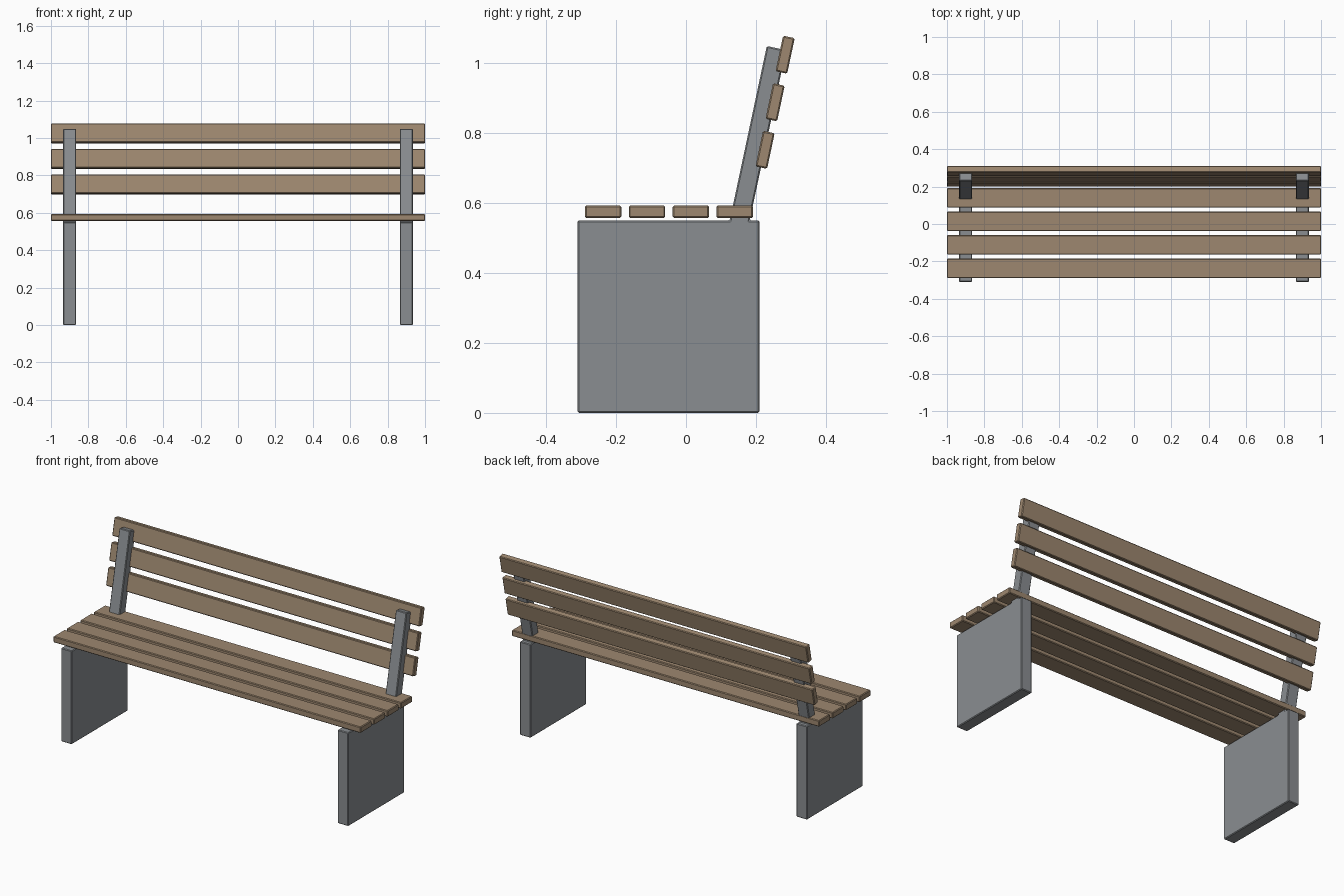
import bpy, bmesh, math
from mathutils import Vector

cube = bpy.data.objects.get("Cube")
if cube:
    bpy.data.objects.remove(cube, do_unlink=True)


def make_material(name, rgb):
    mat = bpy.data.materials.new(name)
    mat.use_nodes = True
    color = (*rgb, 1)
    mat.diffuse_color = color
    mat.node_tree.nodes["Principled BSDF"].inputs["Base Color"].default_value = color
    return mat


wood = make_material("brown wood", (0.34, 0.245, 0.16))
concrete = make_material("grey concrete", (0.255, 0.27, 0.285))


def extrude_profile(name, profile, x0, x1, mat):
    """Extrude a (y, z) outline along x and soften its edges."""
    bm = bmesh.new()
    face = bm.faces.new([bm.verts.new((x0, y, z)) for y, z in profile])
    new = bmesh.ops.extrude_face_region(bm, geom=[face])["geom"]
    verts = [v for v in new if isinstance(v, bmesh.types.BMVert)]
    bmesh.ops.translate(bm, verts=verts, vec=(x1 - x0, 0, 0))
    bmesh.ops.recalc_face_normals(bm, faces=bm.faces)
    mesh = bpy.data.meshes.new(name)
    bm.to_mesh(mesh)
    bm.free()
    mesh.materials.append(mat)
    obj = bpy.data.objects.new(name, mesh)
    bpy.context.collection.objects.link(obj)
    bevel = obj.modifiers.new("Soft edges", 'BEVEL')
    bevel.width = 0.004
    bevel.segments = 1
    return obj


def slat(name, y, z, width, thickness, angle):
    """Full-length plank; width runs along the direction given by angle."""
    along = Vector((math.cos(angle), math.sin(angle))) * width / 2
    across = Vector((-math.sin(angle), math.cos(angle))) * thickness / 2
    c = Vector((y, z))
    outline = [c - along - across, c + along - across,
               c + along + across, c - along + across]
    return extrude_profile(name, outline, -1, 1, wood)


# Side supports: slab leg with a leaning back post in one outline
support = [(-0.31, 0), (0.21, 0), (0.21, 0.55), (0.182, 0.55),
           (0.286, 1.037), (0.231, 1.049), (0.125, 0.55), (-0.31, 0.55)]
for side, x in (("left", 0.9), ("right", -0.9)):
    extrude_profile(side + "_support", support, x - 0.035, x + 0.035, concrete)

# Seat planks
for i in range(4):
    slat(f"seat_slat_{i + 1}", -0.237 + i * 0.1255, 0.575, 0.104, 0.036, 0)

# Backrest planks, set into the rear of the posts
lean = math.radians(78)
for i in range(3):
    slat(f"back_slat_{i + 1}", 0.226 + i * 0.0287, 0.752 + i * 0.136,
         0.104, 0.034, lean)
